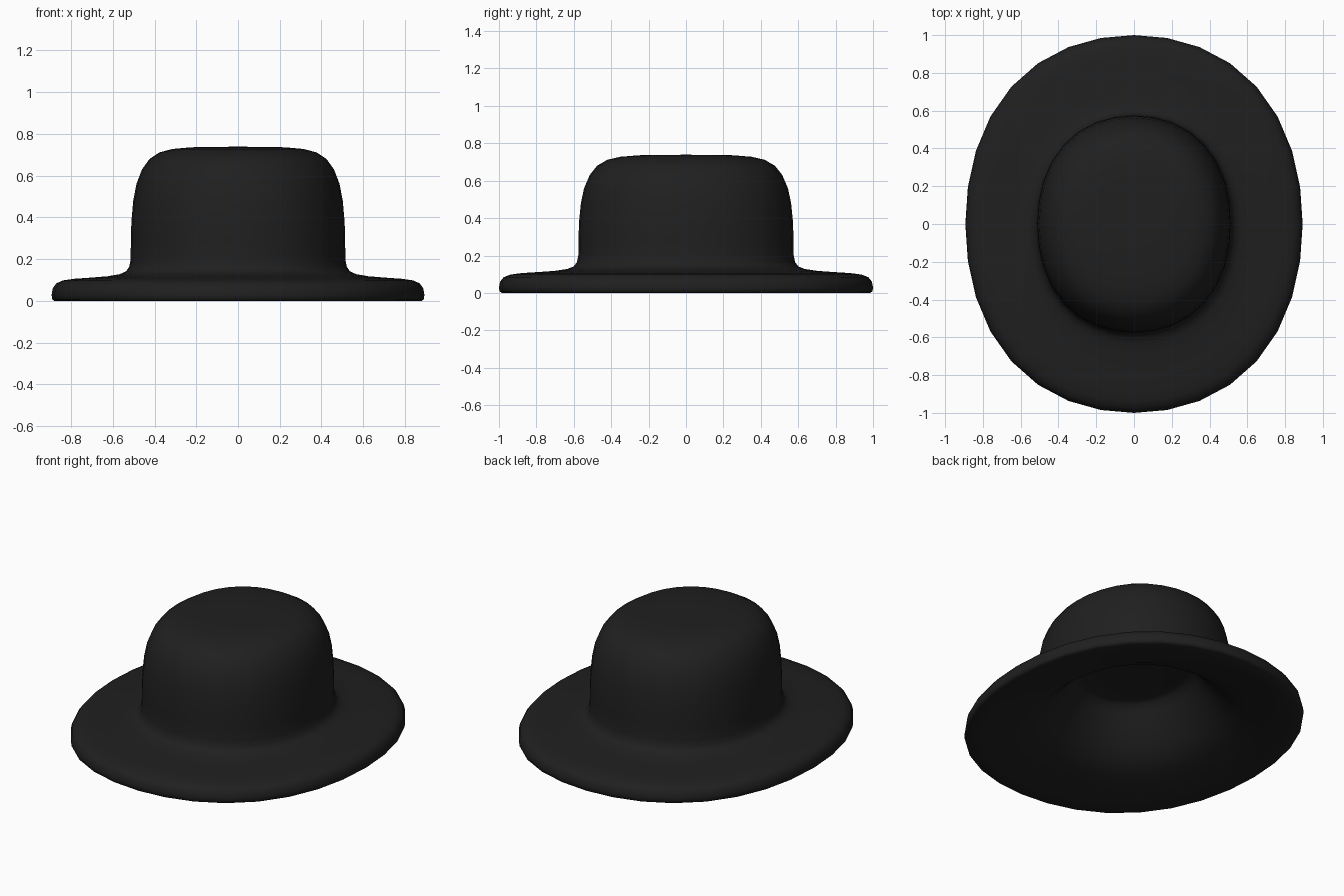
import bpy, bmesh, math

if "Cube" in bpy.data.objects:
    bpy.data.objects.remove(bpy.data.objects["Cube"])

SEGMENTS = 32
WIDTH = 0.893  # oval: width relative to depth

# Profile (radius along y, height), from crown top, over the brim, to the inner ceiling
PROFILE = [
    (0.12, 0.738), (0.25, 0.736), (0.35, 0.728), (0.42, 0.712), (0.475, 0.68),
    (0.515, 0.63), (0.545, 0.56), (0.562, 0.48), (0.572, 0.38), (0.575, 0.28),
    (0.576, 0.2), (0.583, 0.165), (0.6, 0.142), (0.635, 0.128), (0.7, 0.118),
    (0.8, 0.111), (0.88, 0.106), (0.94, 0.098), (0.975, 0.084), (0.994, 0.06),
    (1.0, 0.03), (0.997, 0.008), (0.985, 0.0),
    (0.9, 0.01), (0.75, 0.04), (0.65, 0.062), (0.57, 0.095), (0.5, 0.15),
    (0.43, 0.225), (0.37, 0.305), (0.34, 0.345), (0.31, 0.355), (0.15, 0.36),
]


def oval_ring(bm, r, z):
    ring = []
    for i in range(SEGMENTS):
        a = math.tau * i / SEGMENTS
        k = r * (1 + 0.028 * math.sin(2 * a) ** 2)  # slightly squared oval
        ring.append(bm.verts.new((WIDTH * k * math.cos(a), k * math.sin(a), z)))
    return ring


def cap(bm, ring, z):
    centre = bm.verts.new((0, 0, z))
    for i in range(SEGMENTS):
        bm.faces.new((ring[i], ring[(i + 1) % SEGMENTS], centre))


# Hat shell: crown, brim and hollow underside
bm = bmesh.new()
rings = [oval_ring(bm, r, z) for r, z in PROFILE]
for a, b in zip(rings, rings[1:]):
    for i in range(SEGMENTS):
        j = (i + 1) % SEGMENTS
        bm.faces.new((a[i], b[i], b[j], a[j]))
cap(bm, rings[0], 0.739)
cap(bm, rings[-1], 0.36)
bmesh.ops.recalc_face_normals(bm, faces=bm.faces)
mesh = bpy.data.meshes.new("hat")
bm.to_mesh(mesh)
bm.free()
for p in mesh.polygons:
    p.use_smooth = True
hat = bpy.data.objects.new("hat", mesh)
bpy.context.collection.objects.link(hat)

# Black felt
felt = bpy.data.materials.new("black_felt")
felt.diffuse_color = (0.014, 0.014, 0.014, 1)
felt.use_nodes = True
felt.node_tree.nodes["Principled BSDF"].inputs["Base Color"].default_value = felt.diffuse_color
mesh.materials.append(felt)
